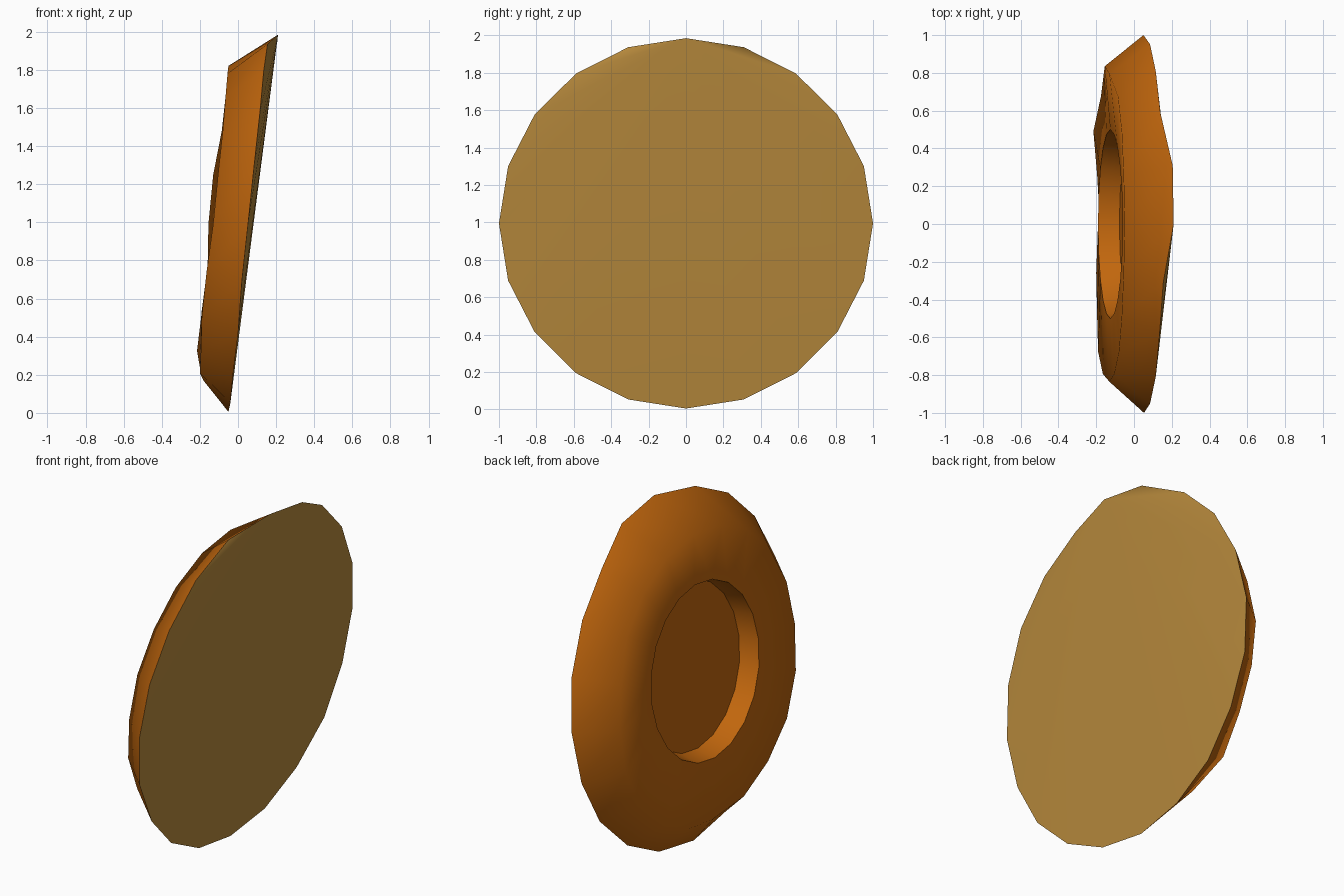
import bpy, bmesh
from math import sin, cos, pi, radians

cube = bpy.data.objects.get("Cube")
if cube:
    bpy.data.objects.remove(cube, do_unlink=True)


def make_material(name, color):
    mat = bpy.data.materials.new(name)
    mat.use_nodes = True
    mat.diffuse_color = color
    mat.node_tree.nodes["Principled BSDF"].inputs["Base Color"].default_value = color
    return mat


SIDES = 20
CENTRE_Z = 0.995
SLOPE = 0.13  # lean of the whole disc
# uneven depth of the rim and the bevel edge, counter-clockwise from +y
RIM_X = [0.05, 0.085, 0.115, 0.14, 0.205, 0.21, 0.155, 0.135, 0.115, 0.085,
         0.053, 0.02, 0.0, -0.027, -0.04, -0.05, -0.04, -0.027, 0.0, 0.02]
BEVEL_X = [-0.155, -0.13, -0.085, -0.065, -0.055, -0.05, -0.055, -0.065, -0.08, -0.105,
           -0.13, -0.165, -0.19, -0.195, -0.2, -0.18, -0.195, -0.215, -0.175, -0.16]
# radius and depth of the recess wall, and its height above the disc centre
RECESS = [(0.5, -0.21), (0.49, -0.15), (0.475, -0.1)]
RECESS_UP = 0.035

bm = bmesh.new()


def ring(radius, depths, up=0.0):
    verts = []
    for i, x in enumerate(depths):
        a = 2 * pi * i / SIDES
        z = CENTRE_Z + up + 0.99 * radius * sin(a)
        verts.append(bm.verts.new((x, radius * cos(a), z)))
    return verts


def leaning(radius, depth):
    return [0.08 + depth + SLOPE * (RECESS_UP + radius * sin(2 * pi * i / SIDES))
            for i in range(SIDES)]


# rim, bevel, face and recess wall
rings = [ring(1.0, RIM_X), ring(0.835, BEVEL_X)]
rings += [ring(r, leaning(r, d), RECESS_UP) for r, d in RECESS]
for outer, inner in zip(rings, rings[1:]):
    for i in range(SIDES):
        j = (i + 1) % SIDES
        bm.faces.new((outer[i], outer[j], inner[j], inner[i])).smooth = True

# recess floor
bm.faces.new(rings[-1])

# flat backing, fanned from the topmost rim corner
rim = rings[0]
top = SIDES // 4
for k in range(1, SIDES - 1):
    backing = bm.faces.new((rim[top], rim[(top + k) % SIDES], rim[(top + k + 1) % SIDES]))
    backing.material_index = 1

bmesh.ops.recalc_face_normals(bm, faces=bm.faces[:])

mesh = bpy.data.meshes.new("recessed_disc")
bm.to_mesh(mesh)
bm.free()
mesh.materials.append(make_material("orange_brown", (0.53, 0.133, 0.004, 1)))
mesh.materials.append(make_material("tan_gold", (0.48, 0.255, 0.046, 1)))
mesh.set_sharp_from_angle(angle=radians(65))

disc = bpy.data.objects.new("recessed_disc", mesh)
bpy.context.collection.objects.link(disc)
